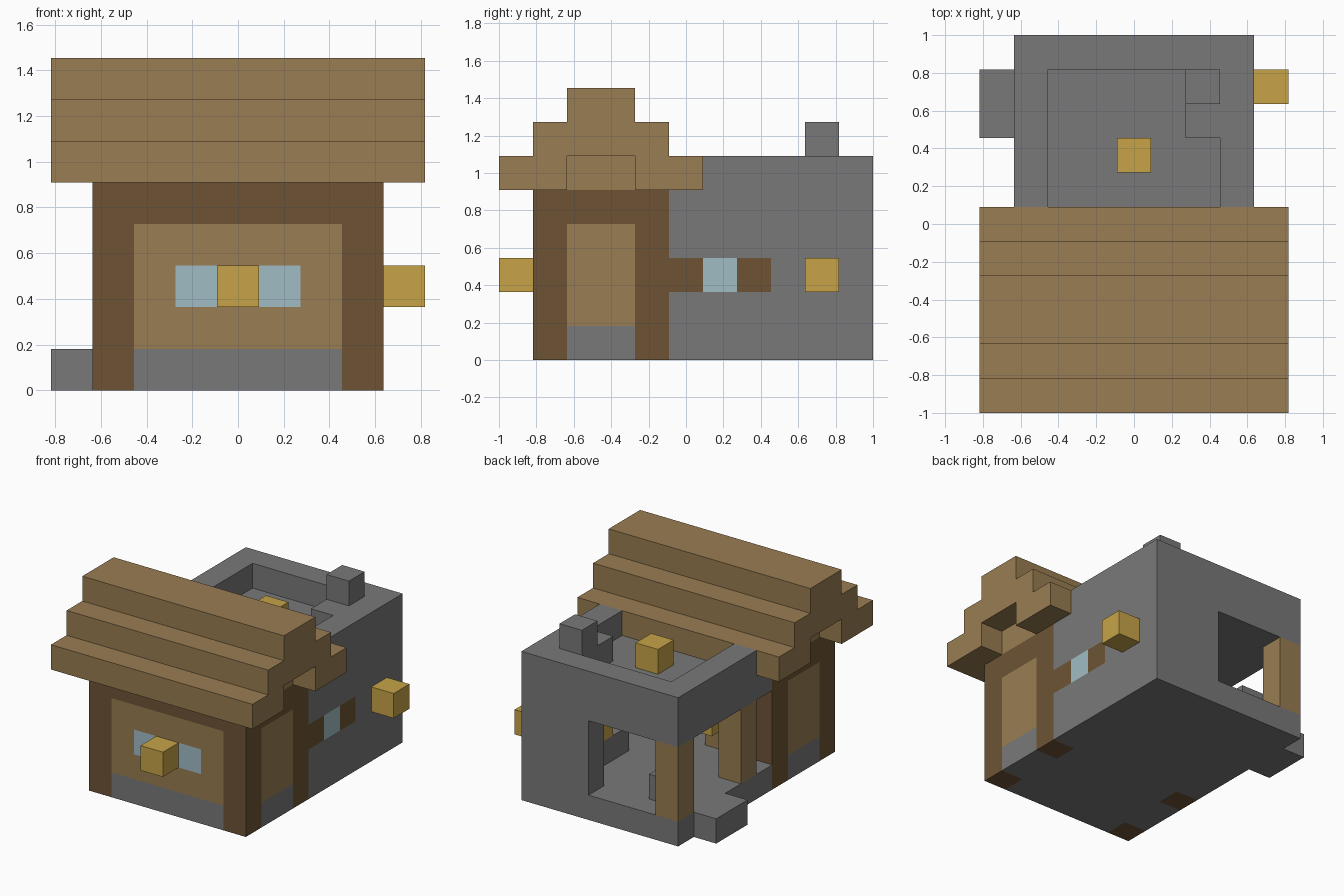
import bpy
import bmesh

if "Cube" in bpy.data.objects:
    bpy.data.objects.remove(bpy.data.objects["Cube"])

U = 2 / 11  # edge of one building block


def srgb(*rgb):
    return [((c / 255 + 0.055) / 1.055) ** 2.4 for c in rgb] + [1.0]


def material(name, color):
    m = bpy.data.materials.new(name)
    m.use_nodes = True
    m.diffuse_color = color
    m.node_tree.nodes["Principled BSDF"].inputs["Base Color"].default_value = color
    return m


STONE = material("stone grey", srgb(121, 121, 121))
PLANK = material("plank brown", srgb(153, 125, 82))
TIMBER = material("dark timber", srgb(109, 84, 53))
GLASS = material("pale blue glass", srgb(161, 188, 197))
LAMP = material("lantern gold", srgb(199, 164, 72))


def blocks(name, mat, *ranges):
    """One object of boxes; each is (x, y, z) block ranges, inclusive.
    x counts from the centre, y from the front, z from the ground."""
    bm = bmesh.new()
    for spans in ranges:
        spans = [s if isinstance(s, tuple) else (s, s) for s in spans]
        offsets = (-0.5, -5.5, 0)
        lo = [(s[0] + o) * U for s, o in zip(spans, offsets)]
        hi = [(s[1] + 1 + o) * U for s, o in zip(spans, offsets)]
        for v in bmesh.ops.create_cube(bm, size=1)["verts"]:
            v.co = [lo[a] if v.co[a] < 0 else hi[a] for a in range(3)]
    mesh = bpy.data.meshes.new(name)
    bm.to_mesh(mesh)
    bm.free()
    mesh.materials.append(mat)
    obj = bpy.data.objects.new(name, mesh)
    bpy.context.collection.objects.link(obj)
    return obj


SIDES = {"right": -3, "left": 3}
WIDE, INNER = (-3, 3), (-2, 2)

# Stone base and doorstep
blocks("floor", STONE, (INNER, (1, 10), 0))
for side, x in SIDES.items():
    blocks(side + "_front_footing", STONE, (x, (2, 3), 0))
    blocks(side + "_back_footing", STONE, (x, (5, 10), 0))
blocks("doorstep", STONE, (-4, (8, 9), 0))

# Timber frame of the front room
for side, x in SIDES.items():
    blocks(side + "_front_post", TIMBER, (x, 1, (0, 3)))
    blocks(side + "_middle_post", TIMBER, (x, 4, (0, 3)))
    blocks(side + "_beam", TIMBER, (x, (2, 3), 4))
    blocks(side + "_plank_wall", PLANK, (x, (2, 3), (1, 3)))
    blocks(side + "_gable", PLANK, (x, (2, 3), 5))
blocks("front_beam", TIMBER, (WIDE, 1, 4))
blocks("middle_beam", TIMBER, (WIDE, 4, 4))

# Front wall with two windows, and the dividing wall with a doorway
blocks("front_wall", PLANK, (INNER, 1, 1), (INNER, 1, 3),
       (-2, 1, 2), (0, 1, 2), (2, 1, 2))
for side, x in SIDES.items():
    blocks(side + "_front_window", GLASS, (x // abs(x), 1, 2))
blocks("dividing_wall", PLANK, ((-2, -1), 4, (1, 3)), ((1, 2), 4, (1, 3)),
       (0, 4, 3))

# Stepped plank roof
roof_width = (-4, 4)
blocks("roof_lower_step", PLANK, (roof_width, (0, 1), 5), (roof_width, (4, 5), 5))
blocks("roof_middle_step", PLANK, (roof_width, (1, 4), 6))
blocks("roof_ridge", PLANK, (roof_width, (2, 3), 7))

# Stone back room: left wall, back wall with opening, flat roof and parapet
blocks("left_stone_wall", STONE, (3, (5, 10), 1), (3, (8, 10), 2), (3, (5, 10), 3))
blocks("left_window_frame", TIMBER, (3, 5, 2), (3, 7, 2))
blocks("left_window", GLASS, (3, 6, 2))
blocks("back_wall", STONE, ((1, 2), 10, (1, 3)))
blocks("flat_roof", STONE, (WIDE, (5, 10), 4))
blocks("parapet", STONE, (-3, (6, 10), 5), (3, (6, 10), 5), (INNER, 10, 5))

# Plank posts on the open side
blocks("back_corner_post", PLANK, (-3, 10, (1, 3)))
blocks("door_post", PLANK, (-3, 6, (1, 3)))

# Fireplace, chimney and seat
blocks("hearth", STONE, (2, (7, 9), 1))
blocks("chimney", STONE, (2, 9, (2, 6)))
blocks("chimney_shoulder", STONE, (2, 8, 5))
blocks("seat", STONE, (-2, 9, 1))

# Lanterns
for name, cell in {"front": (0, 0, 2), "left": (4, 9, 2), "rooftop": (0, 7, 5),
                   "indoor": (-1, 5, 2), "hearth": (2, 8, 2)}.items():
    blocks(name + "_lantern", LAMP, cell)
